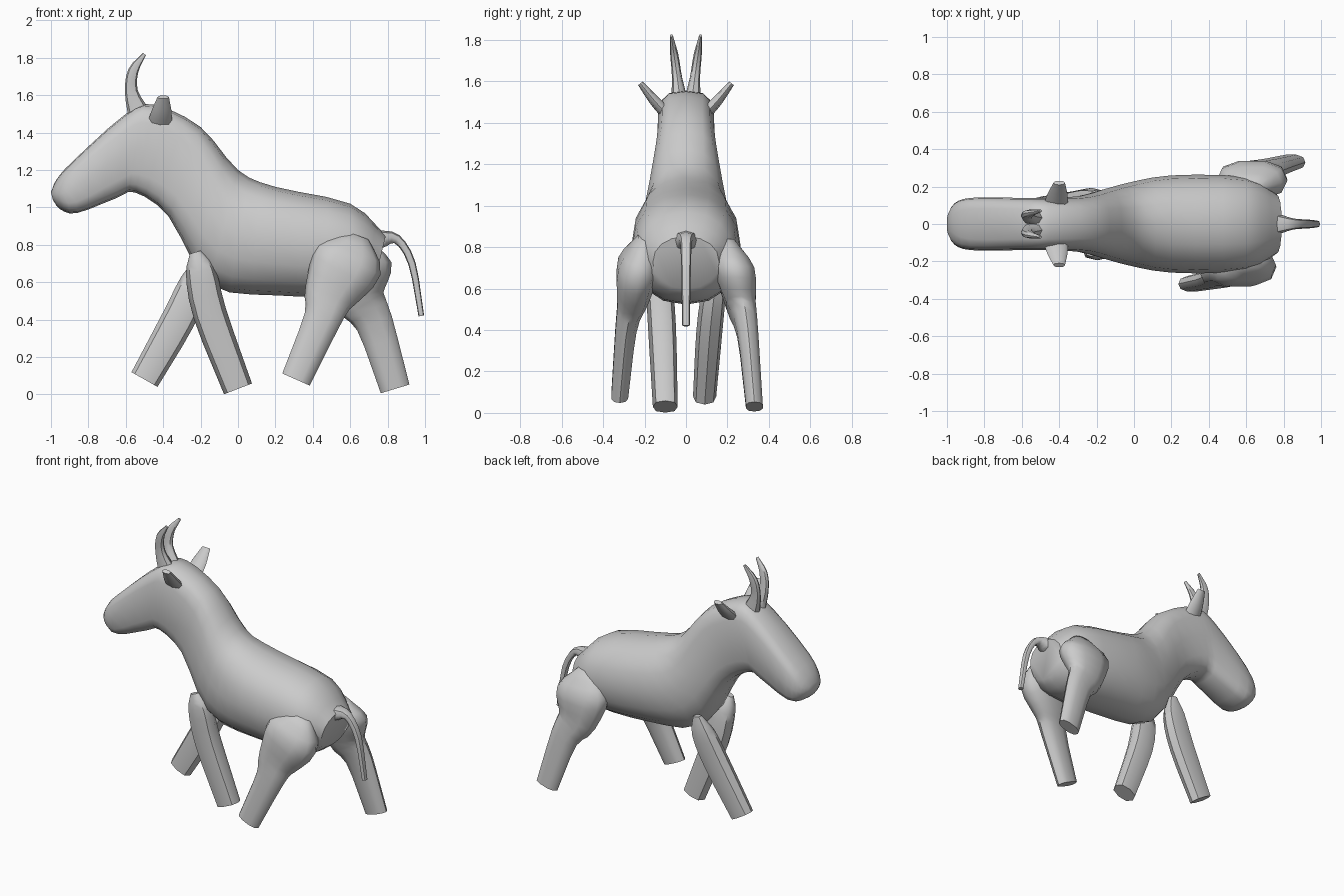
import bpy, bmesh, math
from mathutils import Vector

if "Cube" in bpy.data.objects:
    bpy.data.objects.remove(bpy.data.objects["Cube"], do_unlink=True)

X_AXIS = Vector((1, 0, 0))
Y_AXIS = Vector((0, 1, 0))

GREY = (0.6, 0.6, 0.6, 1)
grey = bpy.data.materials.new("plain grey")
grey.use_nodes = True
grey.diffuse_color = GREY
grey.node_tree.nodes["Principled BSDF"].inputs["Base Color"].default_value = GREY


def spline(keys, steps=3):
    """Pass a smooth curve through the key vectors."""
    ext = [keys[0] * 2 - keys[1], *keys, keys[-1] * 2 - keys[-2]]
    result = []
    for before, start, end, after in zip(ext, ext[1:], ext[2:], ext[3:]):
        leave, arrive = (end - before) / 2, (after - start) / 2
        for step in range(steps):
            t = step / steps
            ease = t * t * (3 - 2 * t)
            result.append(start.lerp(end, ease)
                          + leave * t * (1 - t) ** 2 - arrive * t * t * (1 - t))
    return result + [keys[-1]]


def rounded(value, power):
    return math.copysign(abs(value) ** (2 / power), value)


def skin(name, rings, sides):
    """Cover rings of (centre, half axis, half axis, squareness) and cap the ends."""
    bm = bmesh.new()
    loops = []
    for centre, u, v, power in rings:
        angles = [math.tau * i / sides for i in range(sides)]
        loops.append([bm.verts.new(centre + u * rounded(math.cos(a), power)
                                   + v * rounded(math.sin(a), power)) for a in angles])
    for lower, upper in zip(loops, loops[1:]):
        for i in range(sides):
            bm.faces.new((lower[i - 1], lower[i], upper[i], upper[i - 1]))
    bm.faces.new(loops[0])
    bm.faces.new(loops[-1])
    bmesh.ops.recalc_face_normals(bm, faces=bm.faces[:])
    mesh = bpy.data.meshes.new(name)
    bm.to_mesh(mesh)
    bm.free()
    mesh.materials.append(grey)
    part = bpy.data.objects.new(name, mesh)
    bpy.context.collection.objects.link(part)
    bpy.ops.object.select_all(action="DESELECT")
    part.select_set(True)
    bpy.context.view_layer.objects.active = part
    bpy.ops.object.shade_smooth_by_angle(angle=math.radians(50))


def tube(name, joints, radii, y_start=0, y_end=0, flat=1, across=Y_AXIS, sides=8):
    """Bent tapering tube through (x, z) joints, drifting from y_start to y_end."""
    last = len(joints) - 1
    keys = [Vector((x, y_start + (y_end - y_start) * i / last, z, radius))
            for i, ((x, z), radius) in enumerate(zip(joints, radii))]
    path = spline(keys)
    rings = []
    for i, point in enumerate(path):
        ahead, behind = path[min(i + 1, len(path) - 1)], path[max(i - 1, 0)]
        normal = (ahead - behind).to_3d().cross(across).normalized()
        rings.append((point.to_3d(), normal * point.w, across * point.w * flat, 2.4))
    skin(name, rings, sides)


def section(top, bottom, half_width, squareness=2.2):
    """Body cross-section between an upper and a lower outline point."""
    return Vector((*top, *bottom, half_width, squareness))


def body_ring(key):
    top, bottom = Vector((key[0], 0, key[1])), Vector((key[2], 0, key[3]))
    return (top + bottom) / 2, (top - bottom) / 2, Y_AXIS * key[4], key[5]


# Torso, neck and head as one smooth skin, boxier towards the head
head = {"half_width": 0.14, "squareness": 3.5}
rump = section(top=(0.79, 0.85), bottom=(0.73, 0.6), half_width=0.16)
hips = section(top=(0.6, 1.02), bottom=(0.6, 0.53), half_width=0.25)
belly = section(top=(0.2, 1.11), bottom=(0.2, 0.53), half_width=0.26)
withers = section(top=(0, 1.2), bottom=(-0.15, 0.59), half_width=0.21)
neck = section(top=(-0.2, 1.43), bottom=(-0.37, 0.95), half_width=0.15, squareness=3)
poll = section(top=(-0.45, 1.55), bottom=(-0.55, 1.08), **head)
brow = section(top=(-0.6, 1.5), bottom=(-0.65, 1.05), **head)
nose = section(top=(-0.88, 1.25), bottom=(-0.86, 0.97), **head)
lip = section(top=(-0.97, 1.15), bottom=(-0.95, 0.99), half_width=0.11)
muzzle = section(top=(-1, 1.08), bottom=(-0.99, 1.04), half_width=0.05)
body_keys = [rump, hips, belly, withers, neck, poll, brow, nose, lip, muzzle]
skin("body", [body_ring(key) for key in spline(body_keys)], sides=16)

# Front legs, one reaching forward and one pushing back
front_radii = (0.03, 0.08, 0.09, 0.08)
tube("near_front_leg", [(-0.23, 0.76), (-0.2, 0.66), (-0.15, 0.43), (0, 0.03)],
     front_radii, y_start=-0.15, y_end=-0.1, flat=0.75)
tube("far_front_leg", [(-0.2, 0.72), (-0.23, 0.6), (-0.32, 0.4), (-0.5, 0.08)],
     front_radii, y_start=0.16, y_end=0.09, flat=0.7)

# Hind legs with heavy thighs and bent knees, splayed outward
hind_radii = (0.06, 0.19, 0.14, 0.1, 0.08)
tube("near_hind_leg",
     [(0.64, 0.85), (0.59, 0.72), (0.49, 0.53), (0.45, 0.4), (0.31, 0.08)],
     hind_radii, y_start=-0.2, y_end=-0.32, flat=0.53, sides=10)
tube("far_hind_leg",
     [(0.63, 0.84), (0.63, 0.7), (0.65, 0.52), (0.73, 0.38), (0.84, 0.03)],
     hind_radii, y_start=0.2, y_end=0.33, flat=0.53, sides=10)

# Tail, broad at the root
tube("tail", [(0.76, 0.83), (0.85, 0.83), (0.93, 0.7), (0.98, 0.42)],
     radii=(0.05, 0.025, 0.02, 0.015), flat=1.2)

# Paired horns and ears
for label, side in (("near", -1), ("far", 1)):
    tube(label + "_horn", [(-0.53, 1.5), (-0.57, 1.62), (-0.56, 1.73), (-0.5, 1.82)],
         radii=(0.06, 0.035, 0.028, 0.01),
         y_start=0.03 * side, y_end=0.07 * side, flat=0.7)
    tube(label + "_ear", [(-0.42, 1.44), (-0.41, 1.51), (-0.4, 1.59)],
         radii=(0.03, 0.025, 0.014),
         y_start=0.09 * side, y_end=0.22 * side, flat=2.2, across=X_AXIS)
